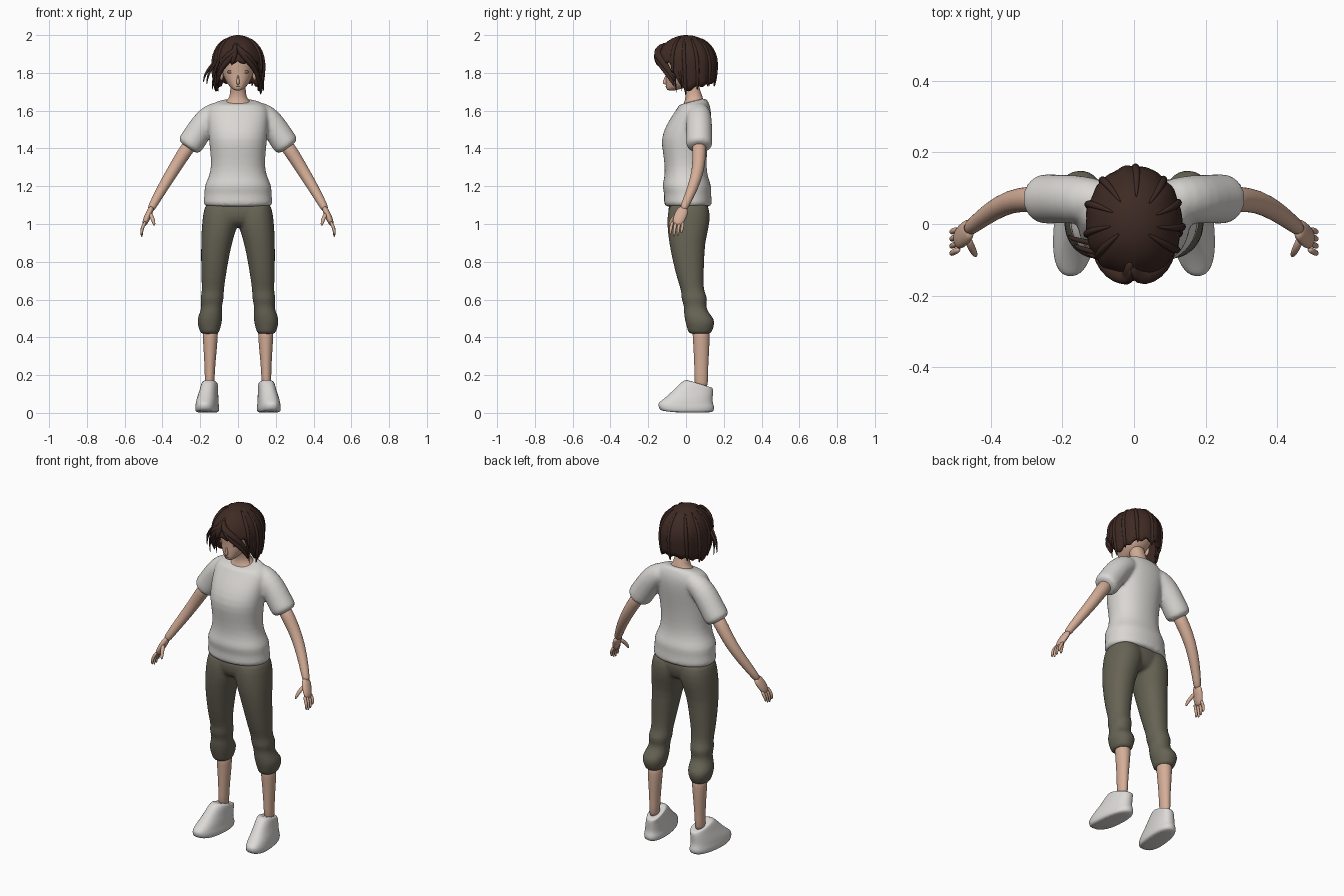
import bpy, bmesh, math
from mathutils import Vector

if "Cube" in bpy.data.objects:
    bpy.data.objects.remove(bpy.data.objects["Cube"], do_unlink=True)


def material(name, *rgb):
    m = bpy.data.materials.new(name)
    m.use_nodes = True
    m.diffuse_color = (*rgb, 1)
    m.node_tree.nodes["Principled BSDF"].inputs["Base Color"].default_value = (*rgb, 1)
    return m


SKIN = material("skin", .66, .42, .31)
HAIR = material("dark_brown_hair", .048, .023, .017)
CLOTH = material("white_cotton", .70, .68, .65)
OLIVE = material("olive_trousers", .135, .125, .09)
SHOE = material("white_shoe", .72, .70, .68)
EYE = material("eye_brown", .22, .13, .10)
LIP = material("lip", .48, .24, .19)


def skin_rings(bm, rings, caps=True):
    """Bridge rings of equal length into a closed tube."""
    rows = [[bm.verts.new(p) for p in ring] for ring in rings]
    n = len(rows[0])
    for a, b in zip(rows, rows[1:]):
        for i in range(n):
            j = (i + 1) % n
            bm.faces.new((a[i], a[j], b[j], b[i]))
    if caps:
        bm.faces.new(rows[0])
        bm.faces.new(rows[-1])


def loft(bm, sections, side=1, power=2.2, n=24):
    """Stack level rings: z, x from, x to, y from, y to, optional tilt."""
    rings = []
    for z, x0, x1, y0, y1, *tilt in sections:
        ring = []
        for i in range(n):
            a = math.tau * i / n
            c, s = [math.copysign(abs(f(a)) ** (2 / power), f(a)) for f in (math.cos, math.sin)]
            dy = (y1 - y0) / 2 * s
            ring.append((side * ((x0 + x1) / 2 + (x1 - x0) / 2 * c), (y0 + y1) / 2 + dy,
                         z + dy * (tilt[0] if tilt else 0)))
        rings.append(ring)
    skin_rings(bm, rings)


def tube(bm, points, radii, side=1, wide=1, n=12):
    """Sweep an oval along points; wide stretches it across the path."""
    pts = [Vector(p) for p in points]
    rings = []
    for k, p in enumerate(pts):
        t = (pts[min(k + 1, len(pts) - 1)] - pts[max(k - 1, 0)]).normalized()
        u = Vector((1, 0, 0) if abs(t.y) > .9 else (0, 1, 0)).cross(t).normalized()
        v = t.cross(u)
        ring = []
        for i in range(n):
            a = math.tau * i / n
            q = p + radii[k] * (u * math.cos(a) + v * math.sin(a) * wide)
            ring.append((side * q.x, q.y, q.z))
        rings.append(ring)
    skin_rings(bm, rings)


def finish(bm, name, mat, voxel=0, smooth=4, sub=1):
    bmesh.ops.recalc_face_normals(bm, faces=bm.faces)
    me = bpy.data.meshes.new(name)
    bm.to_mesh(me)
    bm.free()
    me.materials.append(mat)
    me.polygons.foreach_set("use_smooth", [True] * len(me.polygons))
    ob = bpy.data.objects.new(name, me)
    bpy.context.collection.objects.link(ob)
    if sub:
        ob.modifiers.new("Rounding", "SUBSURF").levels = sub
        ob.modifiers["Rounding"].render_levels = sub
    if voxel:
        r = ob.modifiers.new("Merge", "REMESH")
        r.mode, r.voxel_size, r.use_smooth_shade = "VOXEL", voxel, True
        s = ob.modifiers.new("Soften", "SMOOTH")
        s.factor, s.iterations = .5, smooth
    return ob


def wide(rows):
    """Symmetric sections given as z, half width, y from, y to, optional tilt."""
    return [(z, -w, w, *rest) for z, w, *rest in rows]


# T-shirt: body with waist folds, merged with the sleeves
bm = bmesh.new()
loft(bm, wide([
    (1.085, .18, -.112, .135), (1.11, .187, -.12, .14), (1.16, .176, -.113, .132),
    (1.20, .182, -.13, .138), (1.24, .158, -.115, .118), (1.30, .142, -.112, .108),
    (1.38, .147, -.123, .112), (1.45, .156, -.134, .12), (1.52, .16, -.108, .13),
    (1.58, .165, -.07, .135), (1.62, .158, -.042, .13), (1.642, .125, -.04, .115, .2),
    (1.652, .09, -.032, .1, .28)]))
for s in (1, -1):
    tube(bm, [(.06, .065, 1.60), (.12, .067, 1.587), (.165, .069, 1.55), (.205, .07, 1.495),
              (.24, .07, 1.44), (.27, .07, 1.398)], [.05, .064, .069, .069, .07, .072], s, n=20)
finish(bm, "t_shirt", CLOTH, .009)

# Rolled trousers
bm = bmesh.new()
loft(bm, wide([(1.13, .165, -.085, .115), (1.07, .18, -.1, .125), (1.01, .17, -.09, .11),
               (.98, .12, -.05, .08)]))
for s in (1, -1):
    loft(bm, [
        (1.13, .0, .172, -.085, .115), (1.05, -.01, .186, -.1, .13), (.98, .006, .193, -.1, .122),
        (.9, .032, .196, -.09, .1), (.8, .052, .196, -.07, .097), (.7, .068, .194, -.045, .092),
        (.64, .076, .19, -.022, .095), (.605, .074, .202, -.028, .118), (.57, .085, .192, -.01, .104),
        (.535, .085, .2, -.012, .115), (.5, .082, .217, -.008, .15), (.465, .088, .214, .0, .152),
        (.435, .098, .202, .01, .138), (.415, .1, .2, .012, .136)], s)
finish(bm, "trousers", OLIVE, .009)

# Neck and upper chest
bm = bmesh.new()
loft(bm, wide([(1.57, .09, -.03, .1), (1.632, .084, -.027, .094, .27), (1.652, .06, -.01, .09, .25),
               (1.675, .043, .0, .088), (1.72, .04, -.012, .07), (1.78, .042, -.03, .06)]))
finish(bm, "neck", SKIN)

# Head with nose and ears
bm = bmesh.new()
loft(bm, wide([(1.706, .016, -.098, -.06), (1.717, .034, -.106, -.02), (1.74, .055, -.107, .05),
               (1.77, .073, -.108, .08), (1.80, .083, -.107, .1), (1.84, .09, -.112, .12),
               (1.89, .095, -.115, .13), (1.94, .082, -.09, .11), (1.97, .045, -.05, .06)]))
finish(bm, "head", SKIN)
bm = bmesh.new()
loft(bm, wide([(1.737, .006, -.113, -.09), (1.746, .01, -.127, -.09), (1.765, .007, -.119, -.09),
               (1.79, .005, -.109, -.09)]), n=10)
finish(bm, "nose", SKIN)


def ball(name, mat, centre, scale):
    bm = bmesh.new()
    bmesh.ops.create_uvsphere(bm, u_segments=16, v_segments=10, radius=1)
    for v in bm.verts:
        v.co = Vector(centre) + Vector(a * b for a, b in zip(v.co, scale))
    finish(bm, name, mat, sub=0)


ball("mouth", LIP, (0, -.1055, 1.727), (.014, .004, .003))

# Paired parts; the model's left is +x
for s, label in ((1, "left"), (-1, "right")):
    ball(label + "_ear", SKIN, (s * .088, .0, 1.79), (.012, .02, .03))
    ball(label + "_eye", EYE, (s * .04, -.0955, 1.805), (.017, .0045, .009))

    # Arm, palm, fingers and thumb
    bm = bmesh.new()
    tube(bm, [(.24, .07, 1.44), (.29, .07, 1.37), (.345, .065, 1.28), (.40, .035, 1.19),
              (.445, .0, 1.11), (.466, -.018, 1.07)], [.04, .037, .033, .029, .023, .02], s, n=14)
    finish(bm, label + "_arm", SKIN)
    bm = bmesh.new()
    tube(bm, [(.455, -.008, 1.09), (.472, -.025, 1.055), (.488, -.04, 1.02), (.498, -.048, .99)],
         [.016, .018, .018, .011], s, wide=1.9)
    for k in range(4):
        y, drop = -.078 + .02 * k, (.05, .06, .055, .04)[k]
        tube(bm, [(.488, y * .9, 1.015), (.502, y, .99), (.511, y - .004, .99 - drop * .5),
                  (.509, y - .006, .99 - drop)], [.009, .0095, .0085, .005], s, n=8)
    tube(bm, [(.468, -.035, 1.06), (.455, -.065, 1.035), (.446, -.082, 1.01), (.442, -.09, .99)],
         [.012, .012, .01, .005], s, n=8)
    finish(bm, label + "_hand", SKIN)

    # Bare shin
    bm = bmesh.new()
    loft(bm, [(.12, .125, .178, .045, .118), (.2, .124, .175, .045, .115), (.3, .116, .18, .042, .121),
              (.4, .106, .187, .036, .126), (.46, .104, .19, .03, .125)], s, 2)
    finish(bm, label + "_shin", SKIN)

    # Sneaker: sole flare, toe box and sloping collar
    bm = bmesh.new()
    loft(bm, [(.0, .108, .212, -.125, .135), (.008, .1, .22, -.142, .147), (.03, .098, .222, -.149, .152),
              (.045, .102, .219, -.144, .145), (.065, .103, .217, -.13, .141), (.09, .105, .211, -.1, .143),
              (.115, .108, .204, -.072, .144), (.142, .108, .198, -.03, .143, -.2),
              (.158, .11, .193, -.002, .138, -.32), (.15, .122, .18, .03, .125, -.3)], s, 2.4)
    for v in bm.verts:
        v.co.x -= s * .1 * (v.co.y - .03)
        if v.co.z < .05:
            v.co.z += .012 * max(0, -v.co.y / .15) ** 3
    finish(bm, label + "_shoe", SHOE)


# Bobbed hair: a shell with a high fringe line and a low, scalloped hem
def hair_point(a, t, grow=1.0):
    f = math.cos(a)
    k = min(1, max(0, (f - .05) / .6))
    hem = 1.705 + .15 * k * k * (3 - 2 * k) + .05 * max(0, -f) + .008 * math.cos(13 * a)
    z = 2 - (2 - hem) * t * t
    if z > 1.85:
        s = math.sqrt(max(0, 1 - ((z - 1.85) / .15) ** 2))
    else:
        s = 1 - 5 * (1.85 - z) ** 2
    s *= grow * (1 + t * (.016 * math.cos(11 * a + 1) + .01 * math.cos(17 * a)))
    return Vector((.135 * s * math.sin(a), .003 - .16 * s * f, 1.85 + (z - 1.85) * grow))


bm = bmesh.new()
STEPS = 72
skin_rings(bm, [[hair_point(math.tau * i / STEPS, .06 + .94 * k / 16) for i in range(STEPS)]
                for k in range(17)], caps=False)
bmesh.ops.holes_fill(bm, edges=[e for e in bm.edges if e.is_boundary and e.verts[0].co.z > 1.98])
shell = finish(bm, "hair_shell", HAIR, sub=0)
thick = shell.modifiers.new("Thickness", "SOLIDIFY")
thick.thickness, thick.offset = .016, -1

# Raised locks that follow the shell
bm = bmesh.new()
for deg in (55, 80, 105, 135, 172, 215, 245, 275, 300):
    path = [hair_point(math.radians(deg + 8 * t), t, 1.005) for t in (.25, .4, .55, .7, .85, 1, 1.04)]
    tube(bm, path, [.003, .008, .011, .012, .011, .008, .002], n=8)
finish(bm, "hair_locks", HAIR)

# Fringe swept from the parting to both temples
bm = bmesh.new()
for s, lift in ((1, 0), (-1, 0), (1, .025), (-1, .03)):
    tube(bm, [(-.01 * s, -.12, 1.955), (.01, -.152, 1.915), (.05, -.146, 1.868 + lift),
              (.088, -.115, 1.825 + lift), (.108, -.08, 1.77 + lift), (.11, -.06, 1.725 + lift)],
         [.008, .018, .018, .015, .01, .002], s, wide=1.3, n=10)
tube(bm, [(-.01, -.1, 1.96), (-.015, -.145, 1.925), (-.022, -.162, 1.88), (-.035, -.15, 1.835)],
     [.01, .02, .016, .002], n=10)
finish(bm, "fringe", HAIR)

# Loose strands, mostly on the right side
bm = bmesh.new()
for tip_x, tip_y, tip_z in ((-.183, -.03, 1.745), (-.165, -.055, 1.735), (-.135, -.07, 1.70),
                            (-.105, -.05, 1.695), (.135, -.02, 1.69), (.112, -.05, 1.685)):
    root_x = math.copysign(.085, tip_x)
    tube(bm, [(root_x, tip_y - .03, 1.90), ((root_x + tip_x) / 2, tip_y - .02, 1.85),
              (tip_x * .98, tip_y - .01, 1.79), (tip_x, tip_y, tip_z)],
         [.006, .009, .007, .0015], n=8)
finish(bm, "loose_strands", HAIR)
